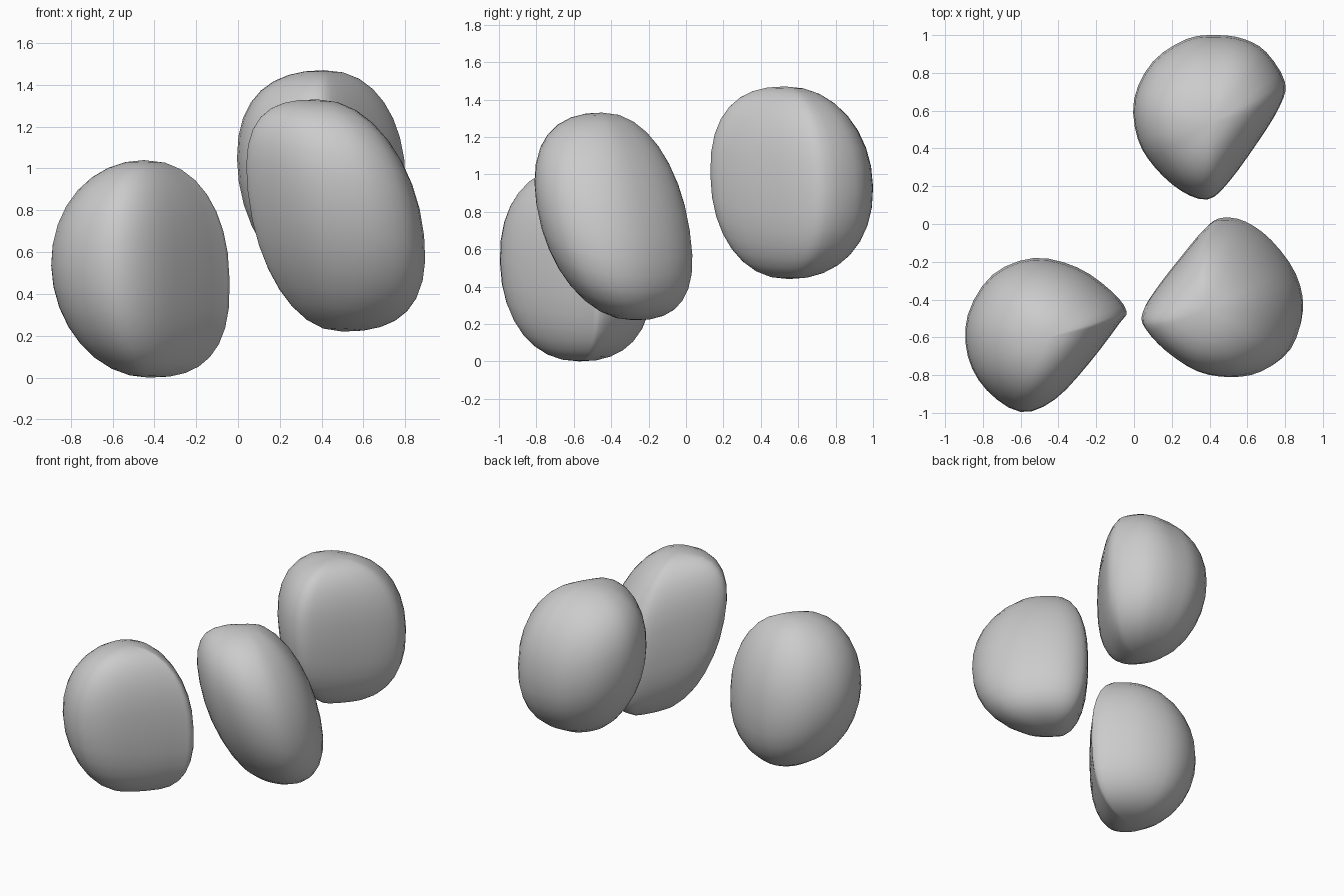
import bpy, bmesh, math
from mathutils import Vector


def spline(pts, steps=3):
    # closed smooth curve through the control points
    out, n = [], len(pts)
    for i in range(n):
        a, b, c, d = (Vector(pts[(i + k) % n]) for k in (-1, 0, 1, 2))
        for s in range(steps):
            t = s / steps
            out.append(0.5 * (2 * b + (c - a) * t + (2 * a - 5 * b + 4 * c - d) * t * t
                              + (3 * b - a - 3 * c + d) * t ** 3))
    return out


def pebble(name, top, bottom, rim, rows=8):
    # rounded lump: each meridian runs bottom pole -> rim point -> top pole
    # rim entries are x, y, z, meridian exponent (lower = flatter wall)
    top, bottom = Vector(top), Vector(bottom)
    c = (top + bottom) / 2
    ring = spline(rim)
    bm = bmesh.new()
    loops = []
    for j in range(-rows + 1, rows):
        a = abs(j) / rows * math.pi / 2
        pole = (top if j > 0 else bottom) - c
        loop = []
        for x, y, z, p in ring:
            co, si = math.cos(a) ** p, math.sin(a) ** p
            loop.append(bm.verts.new((c.x + (x - c.x) * co + pole.x * si,
                                      c.y + (y - c.y) * co + pole.y * si,
                                      c.z + (z - c.z) * co * co + pole.z * si)))
        loops.append(loop)
    n = len(ring)
    for lo, hi in zip(loops, loops[1:]):
        for i in range(n):
            k = (i + 1) % n
            bm.faces.new((lo[i], lo[k], hi[k], hi[i]))
    vb, vt = bm.verts.new(bottom), bm.verts.new(top)
    for i in range(n):
        k = (i + 1) % n
        bm.faces.new((vb, loops[0][k], loops[0][i]))
        bm.faces.new((vt, loops[-1][i], loops[-1][k]))
    for f in bm.faces:
        f.smooth = True
    me = bpy.data.meshes.new(name)
    bm.to_mesh(me)
    bm.free()
    bpy.context.collection.objects.link(bpy.data.objects.new(name, me))


# left front lump
pebble("left_lump", (-0.45, -0.6, 1.04), (-0.43, -0.57, 0.0), [
    (-0.04, -0.46, 0.46, 0.85), (-0.12, -0.355, 0.46, 0.88), (-0.3, -0.23, 0.46, 0.9),
    (-0.53, -0.18, 0.46, 0.92), (-0.75, -0.27, 0.5, 0.96), (-0.88, -0.48, 0.53, 1),
    (-0.88, -0.7, 0.54, 1), (-0.78, -0.88, 0.54, 0.96), (-0.6, -0.995, 0.53, 0.92),
    (-0.42, -0.93, 0.52, 0.86), (-0.24, -0.74, 0.5, 0.8), (-0.08, -0.53, 0.47, 0.82)])

# right front lump, leaning
pebble("right_lump", (0.38, -0.45, 1.33), (0.5, -0.28, 0.22), [
    (0.46, 0.02, 0.7, 0.88), (0.58, 0.0, 0.68, 0.92), (0.72, -0.1, 0.67, 0.94),
    (0.85, -0.28, 0.67, 0.92), (0.89, -0.47, 0.68, 0.92), (0.83, -0.66, 0.74, 0.92),
    (0.69, -0.77, 0.8, 0.94), (0.53, -0.8, 0.84, 0.94), (0.35, -0.77, 0.87, 0.94),
    (0.18, -0.66, 0.9, 0.92), (0.07, -0.54, 0.9, 0.9), (0.05, -0.46, 0.88, 0.88),
    (0.12, -0.34, 0.84, 0.82), (0.26, -0.16, 0.78, 0.8), (0.38, -0.02, 0.73, 0.84)])

# back lump
pebble("back_lump", (0.41, 0.53, 1.47), (0.42, 0.55, 0.44), [
    (0.8, 0.75, 0.92, 0.88), (0.7, 0.91, 0.92, 0.9), (0.58, 0.98, 0.93, 0.92),
    (0.44, 1.0, 0.93, 0.95), (0.28, 0.98, 0.95, 0.96), (0.1, 0.86, 1.0, 0.96),
    (0.0, 0.66, 1.04, 0.95), (0.02, 0.45, 1.05, 0.95), (0.11, 0.3, 1.03, 0.93),
    (0.25, 0.175, 1.02, 0.9), (0.39, 0.13, 1.0, 0.88), (0.5, 0.22, 0.97, 0.83),
    (0.66, 0.44, 0.94, 0.8), (0.77, 0.62, 0.92, 0.83)])
